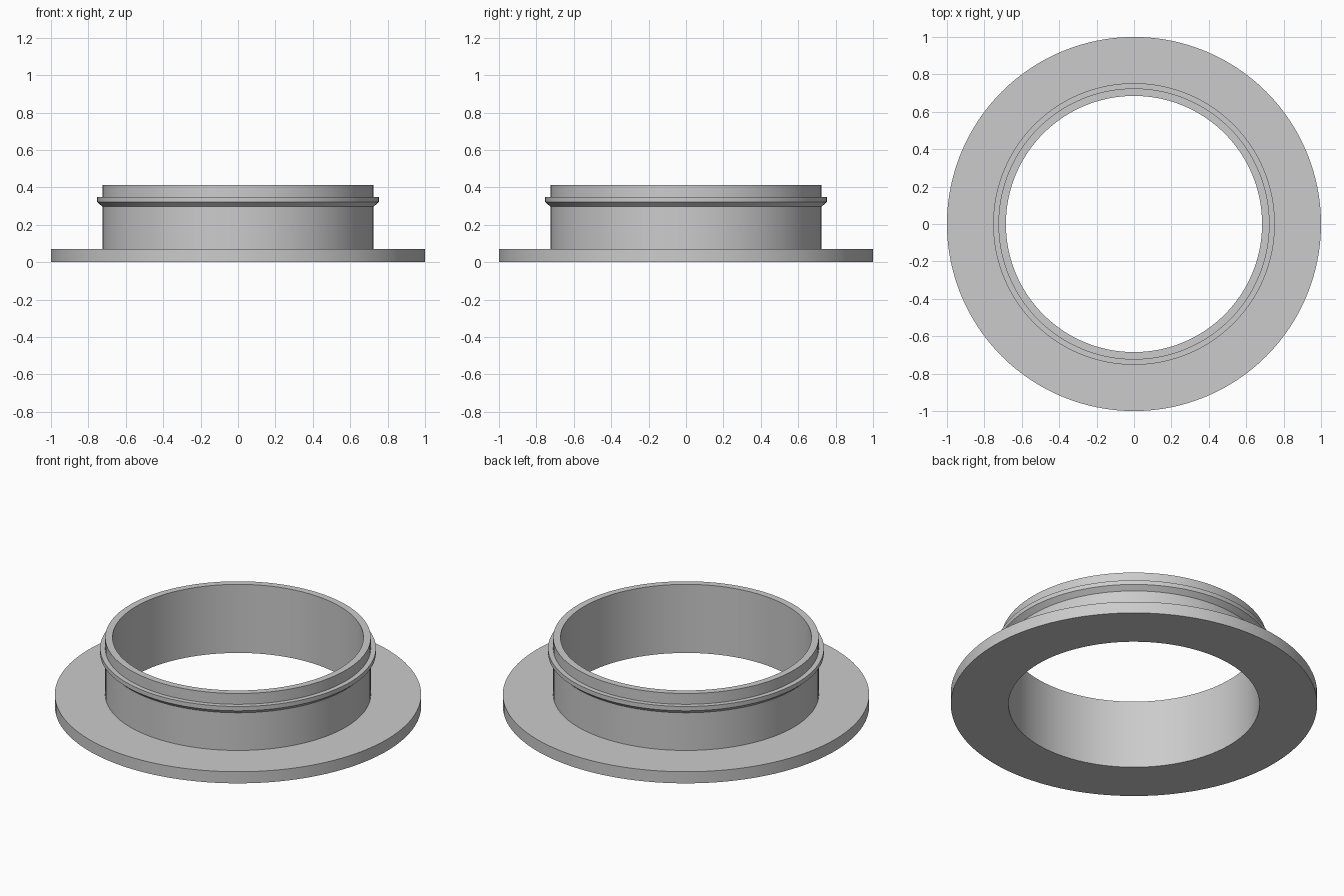
import bpy
import bmesh
import math

cube = bpy.data.objects.get("Cube")
if cube:
    bpy.data.objects.remove(cube, do_unlink=True)

SEGMENTS = 128

# Plain grey material
grey = bpy.data.materials.new("plain_grey")
grey.use_nodes = True
colour = (0.6, 0.6, 0.6, 1)
grey.diffuse_color = colour
grey.node_tree.nodes["Principled BSDF"].inputs["Base Color"].default_value = colour


def lathe(name, profile):
    """Revolve a closed (radius, height) profile around the z axis."""
    bm = bmesh.new()
    verts = [bm.verts.new((r, 0, z)) for r, z in profile]
    edges = [bm.edges.new((a, b)) for a, b in zip(verts, verts[1:] + verts[:1])]
    bmesh.ops.spin(bm, geom=verts + edges, cent=(0, 0, 0), axis=(0, 0, 1),
                   angle=math.tau, steps=SEGMENTS, use_merge=True)
    bmesh.ops.remove_doubles(bm, verts=bm.verts, dist=1e-5)
    bmesh.ops.recalc_face_normals(bm, faces=bm.faces)
    mesh = bpy.data.meshes.new(name)
    bm.to_mesh(mesh)
    bm.free()
    mesh.materials.append(grey)
    obj = bpy.data.objects.new(name, mesh)
    bpy.context.collection.objects.link(obj)
    bpy.ops.object.select_all(action="DESELECT")
    obj.select_set(True)
    bpy.context.view_layer.objects.active = obj
    bpy.ops.object.shade_smooth_by_angle(angle=math.radians(30))
    return obj


bore, wall, bead, rim = 0.685, 0.725, 0.753, 1.0
flange_top, height = 0.07, 0.413

# Flange, neck and snap bead as one turned piece
lathe("flanged_collar", [
    (bore, 0), (rim, 0), (rim, flange_top), (wall, flange_top),
    (wall, 0.297), (bead, 0.322), (bead, 0.348), (wall, 0.348),
    (wall, height), (bore, height),
])
